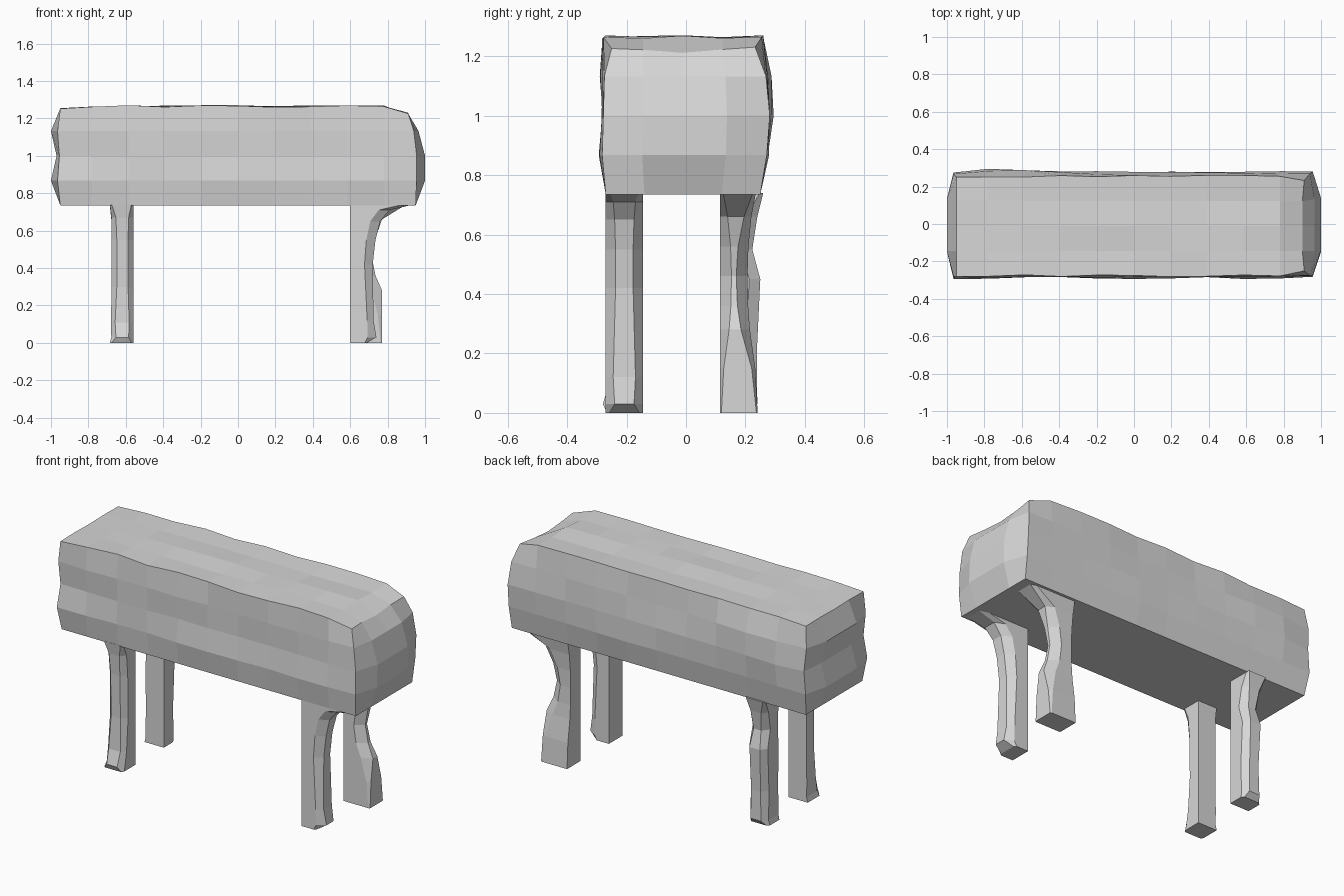
import bpy
import bmesh
import random
from mathutils import Vector

random.seed(4)

default_cube = bpy.data.objects.get("Cube")
if default_cube:
    bpy.data.objects.remove(default_cube, do_unlink=True)

grey = bpy.data.materials.new("plain light grey")
grey.use_nodes = True
grey.diffuse_color = (0.68, 0.68, 0.68, 1)
grey.node_tree.nodes["Principled BSDF"].inputs["Base Color"].default_value = grey.diffuse_color


def finish(bm, name):
    """Turn a bmesh into a flat-shaded grey object."""
    bmesh.ops.recalc_face_normals(bm, faces=bm.faces)
    mesh = bpy.data.meshes.new(name)
    bm.to_mesh(mesh)
    bm.free()
    mesh.materials.append(grey)
    part = bpy.data.objects.new(name, mesh)
    bpy.context.collection.objects.link(part)
    return part


# Body: a gridded block whose sides and ends bulge slightly
BOTTOM, STEP = 0.735, 0.1325
FRONT = (-0.27, -0.288, -0.28, -0.285, -0.277)
BACK = (0.25, 0.275, 0.277, 0.272, 0.255)
RIGHT_EDGE = (-0.95, -0.965, -0.955, -0.965, -0.95)
RIGHT_MID = (-0.95, -1.0, -0.97, -1.0, -0.95)
LEFT_EDGE = (0.95, 0.955, 0.955, 0.94, 0.91)
LEFT_MID = (0.95, 1.0, 1.0, 0.965, 0.9)


def cut(bm, axis, positions):
    for p in positions:
        origin, normal = Vector(), Vector()
        origin[axis], normal[axis] = p, 1
        bmesh.ops.bisect_plane(bm, geom=bm.verts[:] + bm.edges[:] + bm.faces[:],
                               plane_co=origin, plane_no=normal)


def build_body():
    bm = bmesh.new()
    bmesh.ops.create_cube(bm, size=2)
    cut(bm, 0, [i / 5 - 0.8 for i in range(9)])
    cut(bm, 1, (-0.5, 0, 0.5))
    cut(bm, 2, (-0.5, 0, 0.5))
    for v in bm.verts:
        x, y, z = v.co
        row = round((z + 1) * 2)
        top, bottom = row == 4, row == 0
        at_end, on_side = abs(x) > 0.99, abs(y) > 0.99
        wobble = random.uniform(-0.006, 0.006)
        # Side walls follow the height profile
        lo, hi = FRONT[row], BACK[row]
        v.co.y = lo + (hi - lo) * (y + 1) / 2
        if on_side and not bottom:
            v.co.y += wobble
        v.co.z = BOTTOM + STEP * row
        if top:
            v.co.z += wobble
        # Bulging ends
        if at_end and x < 0:
            v.co.x = (RIGHT_EDGE if on_side else RIGHT_MID)[row]
            v.co.z -= 0.008 if top else 0
        elif at_end:
            v.co.x = (LEFT_EDGE if on_side else LEFT_MID)[row]
            if top:
                v.co.z -= 0.055 if y == 0 else 0.038
            if on_side and row > 2:
                v.co.y *= 0.9 if top else 0.97
        else:
            v.co.x = x * 0.975
        # Small hump on the rear wall
        if on_side and y > 0 and -0.9 < x < -0.6 and row in (2, 3):
            v.co.y += 0.015
    return finish(bm, "body")


# Legs: flat on the inner side, chamfered and wavy on the outer side
def build_leg(name, axis, inner, flat, wavy, rings, waist=0.0):
    """rings holds (height, outer position, chamfer) from foot to hip."""
    bm = bmesh.new()
    side = 1 if wavy > flat else -1
    loops = []
    for height, outer, inset in rings:
        edge = wavy - side * inset * waist
        shoulder = outer - (outer - inner) * inset * 11
        outline = [(inner, flat), (shoulder, flat), (outer, flat + side * inset),
                   (outer, edge - side * inset), (shoulder, edge), (inner, edge)]
        loop = []
        for u, w in outline:
            xy = (u, w) if axis == "x" else (w, u)
            loop.append(bm.verts.new((*xy, height)))
        loops.append(loop)
    for lower, upper in zip(loops, loops[1:]):
        for i in range(len(lower)):
            j = (i + 1) % len(lower)
            bm.faces.new((lower[i], lower[j], upper[j], upper[i]))
    bm.faces.new(loops[0])
    bm.faces.new(loops[-1])
    return finish(bm, name)


build_body()

build_leg("front_left_leg", "x", 0.6, -0.145, -0.27, [
    (0, 0.69, 0.012), (0.03, 0.74, 0.03), (0.12, 0.725, 0.025),
    (0.42, 0.72, 0.033), (0.55, 0.735, 0.033), (0.65, 0.76, 0.03),
    (0.71, 0.81, 0.025), (0.74, 0.94, 0.015)])

build_leg("back_left_leg", "x", 0.6, 0.115, 0.245, [
    (0, 0.77, 0.004), (0.15, 0.77, 0.012), (0.28, 0.77, 0.03),
    (0.36, 0.735, 0.036), (0.46, 0.715, 0.038), (0.56, 0.735, 0.035),
    (0.66, 0.77, 0.025), (0.74, 0.9, 0.01)], waist=1.0)

build_leg("front_right_leg", "y", -0.145, -0.56, -0.69, [
    (0, -0.265, 0.01), (0.03, -0.28, 0.025), (0.11, -0.255, 0.022),
    (0.3, -0.245, 0.028), (0.55, -0.25, 0.028), (0.67, -0.26, 0.025),
    (0.74, -0.272, 0.01)], waist=0.5)

build_leg("back_right_leg", "y", 0.115, -0.56, -0.69, [
    (0, 0.215, 0.012), (0.03, 0.24, 0.025), (0.2, 0.238, 0.028),
    (0.45, 0.25, 0.025), (0.55, 0.223, 0.033), (0.66, 0.24, 0.025),
    (0.74, 0.26, 0.008)], waist=0.5)
